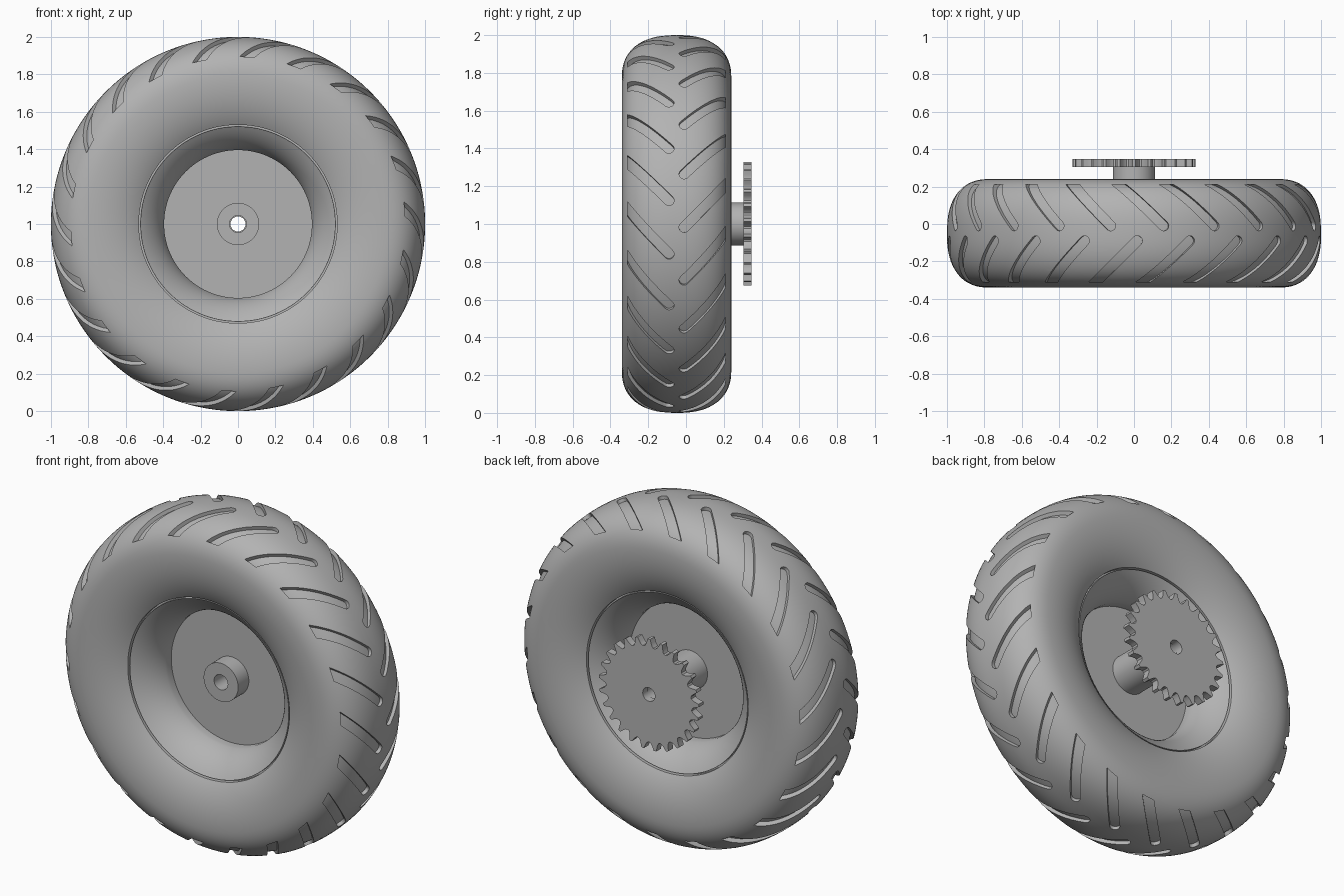
import bpy
import bmesh
from math import sin, cos, pi, asin, radians
from mathutils import Matrix, Vector

MID = -0.05        # wheel mid plane in y
CREST = 0.77       # radius of the widest point of the tyre
SEGS = 144
GROOVES = 22
TEETH = 25

cube = bpy.data.objects.get("Cube")
if cube:
    bpy.data.objects.remove(cube, do_unlink=True)

grey = bpy.data.materials.new("mid grey")
grey.use_nodes = True
grey.diffuse_color = (0.45, 0.45, 0.45, 1)
grey.node_tree.nodes["Principled BSDF"].inputs["Base Color"].default_value = grey.diffuse_color


def finish(name, bm):
    bmesh.ops.recalc_face_normals(bm, faces=bm.faces)
    mesh = bpy.data.meshes.new(name)
    bm.to_mesh(mesh)
    bm.free()
    mesh.materials.append(grey)
    obj = bpy.data.objects.new(name, mesh)
    obj.location.z = 1
    bpy.context.collection.objects.link(obj)
    return obj


def smooth(obj):
    bpy.ops.object.select_all(action='DESELECT')
    obj.select_set(True)
    bpy.context.view_layer.objects.active = obj
    bpy.ops.object.shade_smooth_by_angle(angle=radians(30))


def lathe(name, profile, segs=SEGS):
    """Spin a closed (radius, y) profile around the axle."""
    bm = bmesh.new()
    rings = []
    for i in range(segs):
        a = 2 * pi * i / segs
        rings.append([bm.verts.new((r * sin(a), y, r * cos(a))) for r, y in profile])
    n = len(profile)
    for i in range(segs):
        a, b = rings[i], rings[(i + 1) % segs]
        for j in range(n):
            k = (j + 1) % n
            bm.faces.new((a[j], a[k], b[k], b[j]))
    return finish(name, bm)


def dish(r_from, r_to, steps, width=0.29, reach=0.38):
    """Inner sidewall curve, as (radius, offset from mid plane)."""
    a0, a1 = (asin((CREST - r) / reach) for r in (r_from, r_to))
    angles = [a0 + (a1 - a0) * i / steps for i in range(steps + 1)]
    return [(CREST - reach * sin(a), width * cos(a)) for a in angles]


def tyre_profile(r_in, inset=0.0):
    """Squarish tread section joined to the inner sidewalls."""
    half = dish(r_in, CREST, 14, 0.29 - inset)
    p = 2 / 2.4
    for i in range(1, 20):
        a = pi / 2 * i / 20
        half.append((CREST + (0.23 - inset) * sin(a) ** p, (0.29 - inset) * cos(a) ** p))
    front = [(r, MID - w) for r, w in half]
    back = [(r, MID + w) for r, w in reversed(half)]
    return front + [(1 - inset, MID)] + back


# Tyre skin and the core that forms the groove floors
tyre = lathe("tyre", tyre_profile(0.53))
core = lathe("groove_floor", tyre_profile(0.6, 0.02))

# Slanted tread grooves with a round inner tip and a flat shoulder end
bm = bmesh.new()
for side, phase in ((-1, 1.0), (1, 1.0 - 180 / GROOVES)):
    tip = Vector((0, MID + side * 0.04))
    run = Vector((-1, side)).normalized()
    across = Vector((-run.y, run.x))
    rad = 0.027
    outline = [tip + rad * (across * cos(a) - run * sin(a))
               for a in [pi * i / 8 for i in range(9)]]
    for corner in (outline[-1], outline[0]):
        reach = (MID + side * 0.26 - corner.y) / run.y
        outline = outline + [corner + run * reach]
    for g in range(GROOVES):
        turn = Matrix.Rotation(radians(phase + 360 * g / GROOVES), 3, 'Y')
        low, high = ([bm.verts.new(turn @ Vector((p.x, p.y, h))) for p in outline]
                     for h in (0.75, 1.06))
        bm.faces.new(low)
        bm.faces.new(high)
        for i in range(len(low)):
            j = (i + 1) % len(low)
            bm.faces.new((low[i], low[j], high[j], high[i]))
cutter = finish("groove_cutter", bm)
cutter.hide_render = True

cut = tyre.modifiers.new("grooves", 'BOOLEAN')
cut.operation = 'DIFFERENCE'
cut.solver = 'EXACT'
cut.object = cutter
bpy.ops.object.select_all(action='DESELECT')
tyre.select_set(True)
bpy.context.view_layer.objects.active = tyre
bpy.ops.object.modifier_apply(modifier=cut.name)
bpy.data.objects.remove(cutter, do_unlink=True)

# Rim: flared dish on both sides with a thin centre disc
flare = dish(0.395, 0.521, 14)
lip = flare[-1][1] - 0.02
half = [(0.08, 0.01), (0.395, 0.01)] + flare + [(0.521, lip), (0.54, lip)]
rim = lathe("rim", [(r, MID - w) for r, w in half] + [(r, MID + w) for r, w in reversed(half)])

# Hub tube running back to the sprocket
hub = lathe("hub", [(0.045, -0.16), (0.113, -0.16), (0.113, 0.31), (0.045, 0.31)], 64)

# Sprocket: tooth outline bridged to the axle hole
tooth = [(-0.1, 0.328), (0.1, 0.328), (0.2, 0.305), (0.3, 0.29),
         (0.42, 0.282), (0.58, 0.282), (0.7, 0.29), (0.8, 0.305)]
bm = bmesh.new()
loops = []
for y, bore in ((0.305, False), (0.348, False), (0.348, True), (0.305, True)):
    ring = []
    for t in range(TEETH):
        for f, r in tooth:
            a = 2 * pi * (t + f) / TEETH
            q = 0.04 if bore else r
            ring.append(bm.verts.new((q * sin(a), y, q * cos(a))))
    loops.append(ring)
for k in range(4):
    a, b = loops[k], loops[(k + 1) % 4]
    for i in range(len(a)):
        j = (i + 1) % len(a)
        bm.faces.new((a[i], a[j], b[j], b[i]))
sprocket = finish("sprocket", bm)

for part in (tyre, core, rim, hub, sprocket):
    smooth(part)
